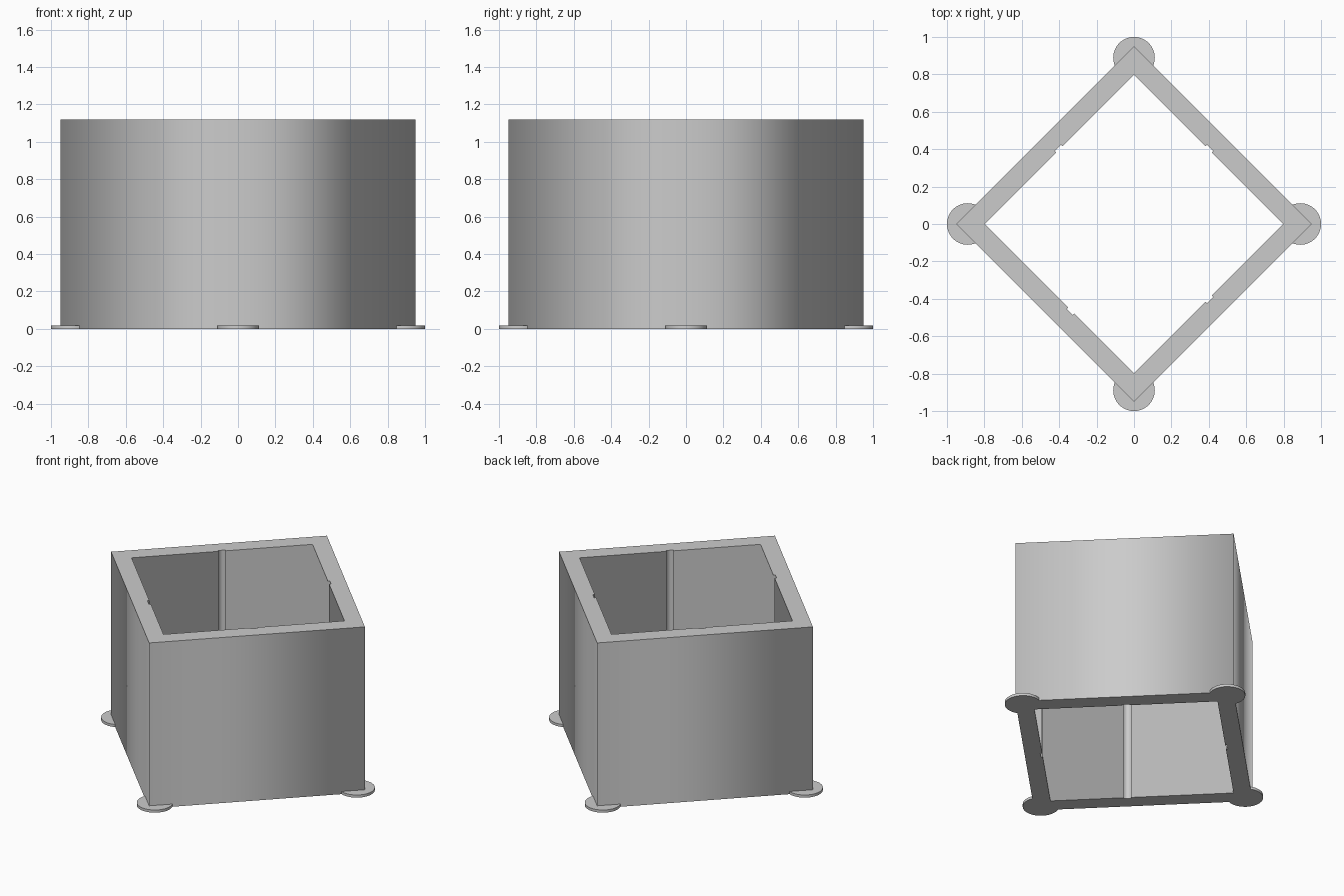
import bpy, math
from mathutils import Vector

if "Cube" in bpy.data.objects:
    bpy.data.objects.remove(bpy.data.objects["Cube"])

OUTER, INNER = 0.95, 0.797      # centre-to-corner distances
HEIGHT, PAD_H = 1.12, 0.018
PAD_C, PAD_R = 0.889, 0.111
SLOT_W, SLOT_D = 0.046, 0.012

grey = bpy.data.materials.new("light grey")
grey.diffuse_color = (0.6, 0.6, 0.6, 1)
grey.use_nodes = True
grey.node_tree.nodes["Principled BSDF"].inputs["Base Color"].default_value = grey.diffuse_color


def prism(name, loops, height):
    """Extrude a flat outline (later loops are holes) up from the ground."""
    cu = bpy.data.curves.new(name, 'CURVE')
    cu.dimensions = '2D'
    cu.fill_mode = 'BOTH'
    cu.extrude = height / 2
    for pts in loops:
        sp = cu.splines.new('POLY')
        sp.points.add(len(pts) - 1)
        for p, q in zip(sp.points, pts):
            p.co = (q[0], q[1], 0, 1)
        sp.use_cyclic_u = True
    tmp = bpy.data.objects.new(name + "_outline", cu)
    bpy.context.collection.objects.link(tmp)
    bpy.context.view_layer.update()
    dg = bpy.context.evaluated_depsgraph_get()
    me = bpy.data.meshes.new_from_object(tmp.evaluated_get(dg))
    bpy.data.objects.remove(tmp)
    for v in me.vertices:
        v.co.z += height / 2
    me.materials.clear()
    me.materials.append(grey)
    ob = bpy.data.objects.new(name, me)
    bpy.context.collection.objects.link(ob)
    bpy.ops.object.select_all(action='DESELECT')
    ob.select_set(True)
    bpy.context.view_layer.objects.active = ob
    # weld caps to sides
    bpy.ops.object.mode_set(mode='EDIT')
    bpy.ops.mesh.select_all(action='SELECT')
    bpy.ops.mesh.remove_doubles(threshold=0.0001)
    bpy.ops.mesh.normals_make_consistent(inside=False)
    bpy.ops.object.mode_set(mode='OBJECT')
    return ob


def diamond(r):
    return [Vector((r * math.cos(k * math.pi / 2), r * math.sin(k * math.pi / 2)))
            for k in range(4)]


# Square wall ring, each inner side with one shallow vertical slot
corners = diamond(INNER)
slot_at = [0.5, 0.5, 0.58, 0.5]
inner = []
for k in range(4):
    a, b = corners[k], corners[(k + 1) % 4]
    along = (b - a).normalized()
    out = (a + b).normalized() * SLOT_D
    mid = a.lerp(b, slot_at[k])
    s0, s1 = mid - along * SLOT_W / 2, mid + along * SLOT_W / 2
    inner += [a, s0, s0 + out, s1 + out, s1]
prism("walls", [diamond(OUTER), inner], HEIGHT)

# Round corner pads, trimmed flush with the inside corner
for k, label in enumerate(("right", "back", "left", "front")):
    pts = []
    for i in range(64):
        t = 2 * math.pi * i / 64
        x, y = PAD_C + PAD_R * math.cos(t), PAD_R * math.sin(t)
        x = max(x, INNER - abs(y))
        p = Vector((x, y, 0))
        c, s = round(math.cos(k * math.pi / 2)), round(math.sin(k * math.pi / 2))
        pts.append((p.x * c - p.y * s, p.x * s + p.y * c))
    prism(label + "_corner_pad", [pts], PAD_H)
    bpy.ops.object.shade_smooth_by_angle()
